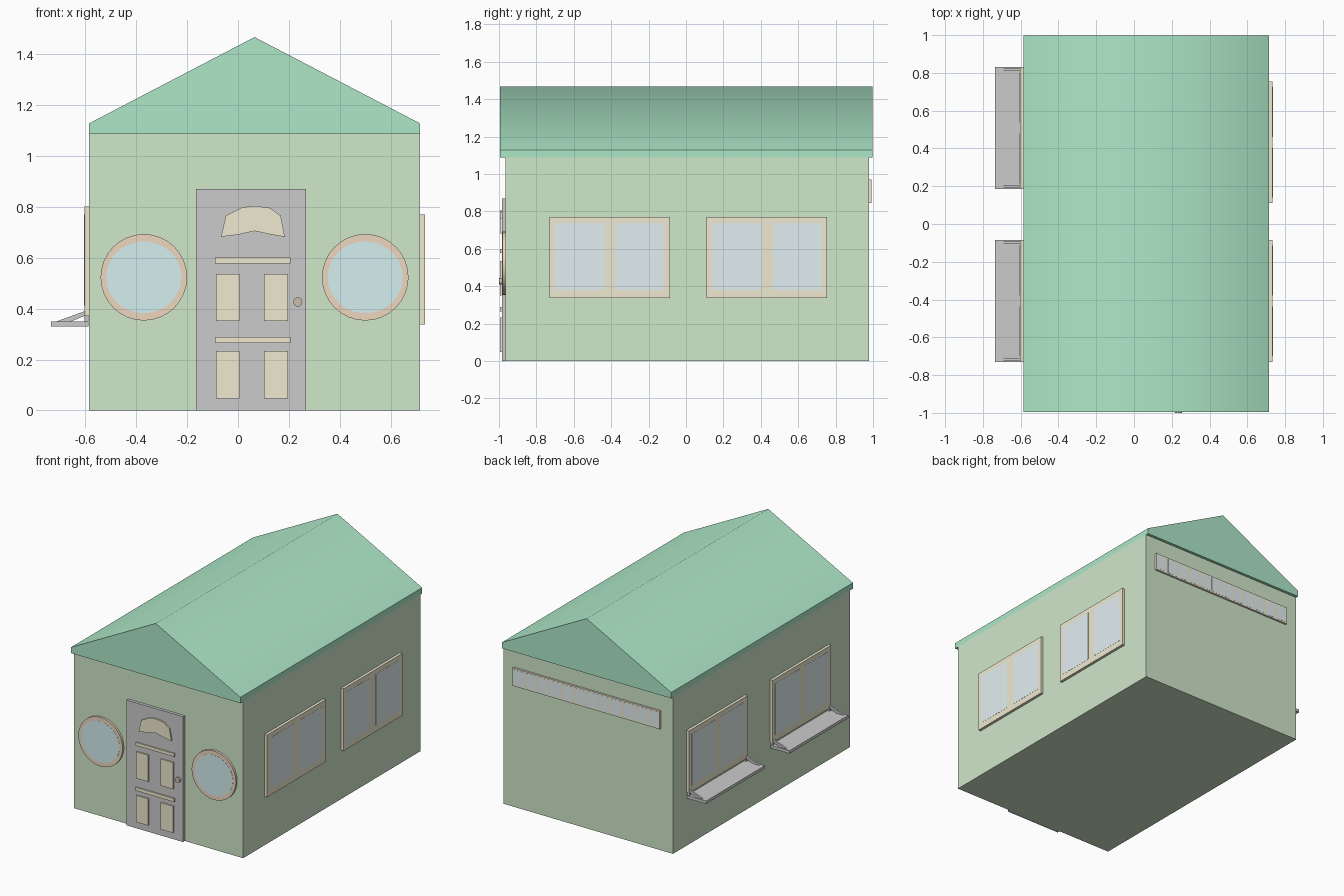
import bpy, bmesh, math
from mathutils import Matrix

if "Cube" in bpy.data.objects:
    bpy.data.objects.remove(bpy.data.objects["Cube"])


def material(name, rgb):
    m = bpy.data.materials.new(name)
    m.diffuse_color = (*rgb, 1)
    m.use_nodes = True
    m.node_tree.nodes["Principled BSDF"].inputs["Base Color"].default_value = m.diffuse_color
    return m


WALL = material("wall_green", (0.63, 0.80, 0.59))
ROOF = material("roof_green", (0.42, 0.80, 0.57))
CREAM = material("cream", (0.87, 0.82, 0.63))
GLASS = material("pale_glass", (0.77, 0.86, 0.88))
BLUE = material("blue_glass", (0.66, 0.86, 0.87))
ORANGE = material("orange_trim", (0.85, 0.68, 0.52))
BROWN = material("brown_knob", (0.60, 0.52, 0.42))


def make(name, bm, mat=None):
    bmesh.ops.recalc_face_normals(bm, faces=bm.faces)
    me = bpy.data.meshes.new(name)
    bm.to_mesh(me)
    bm.free()
    if mat:
        me.materials.append(mat)
    ob = bpy.data.objects.new(name, me)
    bpy.context.collection.objects.link(ob)
    return ob


def box(name, x, y, z, mat=None):
    bm = bmesh.new()
    bmesh.ops.create_cube(bm, size=1)
    for v in bm.verts:
        v.co = [(a + b) / 2 + c * (b - a) for (a, b), c in zip((x, y, z), v.co)]
    return make(name, bm, mat)


def prism(name, profile, y0, y1, mat=None):
    """Extrude an (x, z) outline along y."""
    bm = bmesh.new()
    f = bm.faces.new([bm.verts.new((x, y0, z)) for x, z in profile])
    new = bmesh.ops.extrude_face_region(bm, geom=[f])["geom"]
    bmesh.ops.translate(bm, vec=(0, y1 - y0, 0),
                        verts=[v for v in new if isinstance(v, bmesh.types.BMVert)])
    return make(name, bm, mat)


def smooth(ob, degrees):
    bpy.ops.object.select_all(action='DESELECT')
    ob.select_set(True)
    bpy.context.view_layer.objects.active = ob
    bpy.ops.object.shade_smooth_by_angle(angle=math.radians(degrees))


def disc(name, x, z, rx, rz, y0, y1, mat, sides=32):
    bm = bmesh.new()
    bmesh.ops.create_cone(bm, cap_ends=True, segments=sides, radius1=1, radius2=1, depth=1,
                          matrix=Matrix.Translation((x, (y0 + y1) / 2, z))
                          @ Matrix.Diagonal((rx, y1 - y0, rz, 1))
                          @ Matrix.Rotation(math.pi / 2, 4, 'X'))
    smooth(make(name, bm, mat), 30)


X0, X1, MID = -0.585, 0.715, 0.065
Y0, Y1 = -0.965, 0.978
EAVE = 1.087

# House body and solid gabled roof
box("walls", (X0, X1), (Y0, Y1), (0, EAVE), WALL)
roof = prism("roof", [(X0, EAVE), (X1, EAVE), (X1, 1.128), (MID, 1.467), (X0, 1.128)],
             -0.995, 0.998, ROOF)
smooth(roof, 60)

# Front door with raised panels, bars, fan light and knob
DOOR, PANEL = -0.985, -0.994
box("door", (-0.165, 0.267), (DOOR, Y0), (0, 0.87))
for x in [(-0.087, 0.005), (0.102, 0.197)]:
    for z in [(0.047, 0.233), (0.351, 0.536)]:
        box("door_panel", x, (PANEL, DOOR), z, CREAM)
for z in [(0.264, 0.288), (0.578, 0.60)]:
    box("door_bar", (-0.09, 0.206), (PANEL, DOOR), z, CREAM)
prism("door_fan_light", [(-0.067, 0.682), (-0.048, 0.765), (0.016, 0.798), (0.065, 0.804),
                         (0.125, 0.796), (0.168, 0.765), (0.184, 0.682), (0.13, 0.691),
                         (0.065, 0.705), (0.004, 0.691)], PANEL, DOOR, CREAM)
disc("door_knob", 0.235, 0.426, 0.018, 0.018, -1.0, DOOR, BROWN, 16)

# Round front windows
for x in (-0.37, 0.50):
    disc("round_window_trim", x, 0.523, 0.17, 0.17, -0.98, Y0, ORANGE)
    disc("round_window_glass", x, 0.523, 0.148, 0.141, -0.981, Y0, BLUE)


def side_window(wall_x, out, y, z):
    """Two-pane window, projecting from a side wall in direction out."""
    def span(d):
        return sorted((wall_x, wall_x + out * d))
    box("side_window_frame", span(0.019), y, z, CREAM)
    c, pane_z = (y[0] + y[1]) / 2, (z[0] + 0.042, z[1] - 0.033)
    for pane in [(y[0] + 0.03, c - 0.029), (c + 0.029, y[1] - 0.03)]:
        box("side_window_glass", span(0.02), pane, pane_z, GLASS)


# Right windows
for y in [(-0.73, -0.085), (0.11, 0.755)]:
    side_window(X1, 1, y, (0.338, 0.77))

# Left windows, each with a shelf and two open brackets
for y in [(-0.73, -0.085), (0.185, 0.83)]:
    side_window(X0, -1, y, (0.37, 0.802))
    box("window_shelf", (-0.735, -0.588), y, (0.33, 0.35))
    for b in (y[0] + 0.007, y[1] - 0.019):
        prism("shelf_bracket", [(-0.712, 0.35), (-0.588, 0.395), (-0.588, 0.35),
                                (-0.604, 0.35), (-0.604, 0.371), (-0.655, 0.35)], b, b + 0.012)

# Long back window strip
BX0, BX1, PANES = -0.492, 0.637, 12
box("back_window_frame", (BX0, BX1), (Y1, 0.991), (0.845, 0.97), CREAM)
step = (BX1 - BX0) / PANES
for i in range(PANES):
    a = BX0 + i * step
    box("back_window_glass", (a + 0.008, a + step - 0.008), (Y1, 0.992), (0.855, 0.96), GLASS)
